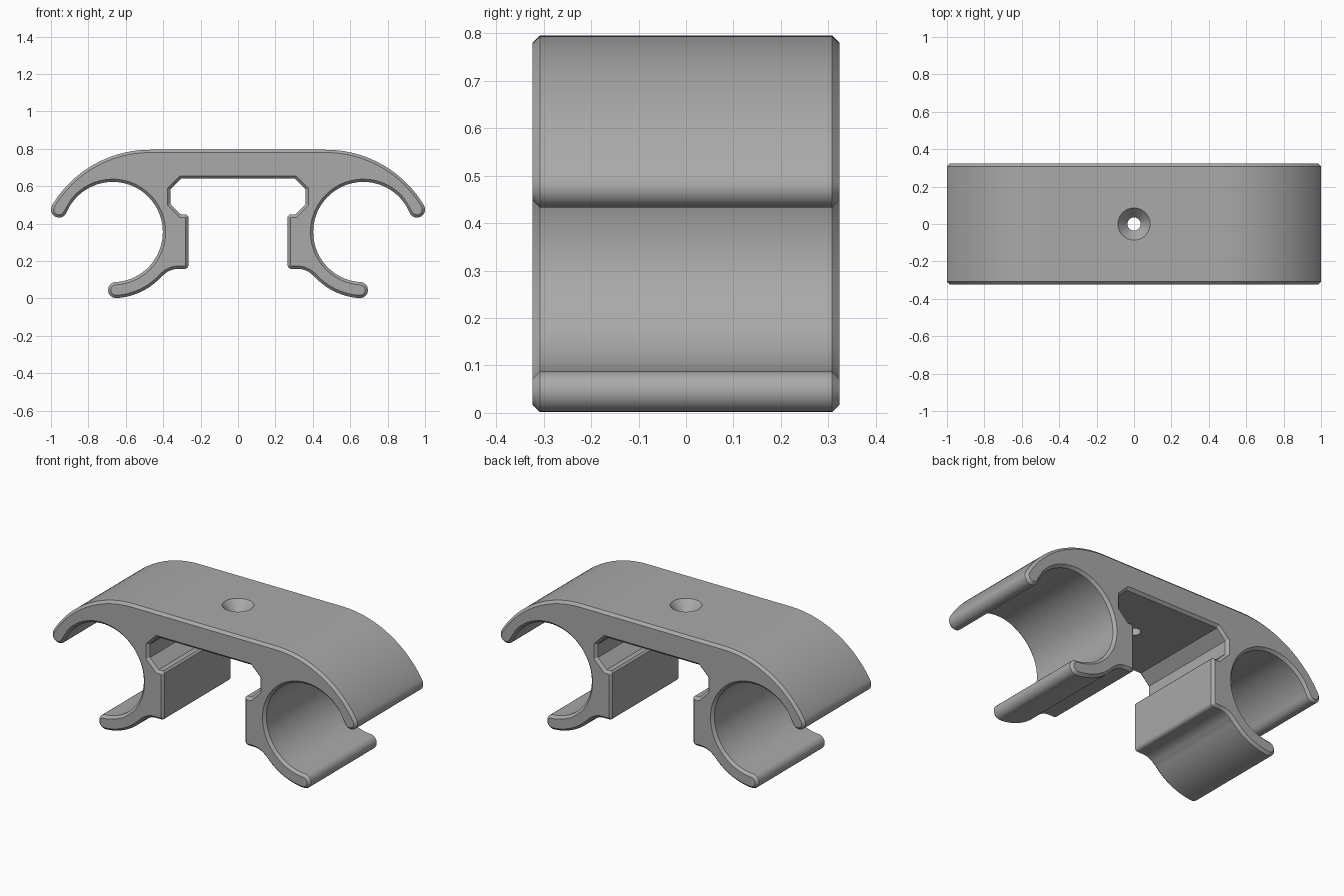
import bpy
import bmesh
from math import sin, cos, radians
from mathutils import Matrix

cube = bpy.data.objects.get("Cube")
if cube:
    bpy.data.objects.remove(cube, do_unlink=True)

HALF_DEPTH = 0.323
TOP = 0.795
CLAMP = (0.67, 0.355)

grey = bpy.data.materials.new("plastic_grey")
grey.use_nodes = True
colour = (0.4, 0.4, 0.4, 1)
grey.diffuse_color = colour
grey.node_tree.nodes["Principled BSDF"].inputs["Base Color"].default_value = colour


def arc(centre, radius, start, end, steps):
    """Points along an arc, angles in degrees."""
    angles = [radians(start + (end - start) * i / steps) for i in range(steps + 1)]
    return [(centre[0] + radius * cos(a), centre[1] + radius * sin(a)) for a in angles]


def make_object(name, bm):
    bmesh.ops.recalc_face_normals(bm, faces=bm.faces)
    mesh = bpy.data.meshes.new(name)
    bm.to_mesh(mesh)
    bm.free()
    mesh.materials.append(grey)
    obj = bpy.data.objects.new(name, mesh)
    bpy.context.collection.objects.link(obj)
    return obj


# Half outline: top shoulder, upper lip, round clamp, lower lip, leg, slot
half = arc((0.47, 0.184), 0.611, 90, 31, 24)
half += arc((0.957, 0.475), 0.043, 25, -157, 12)
half += arc(CLAMP, 0.268, 22.5, 266.7, 56)
half += arc((0.652, 0.045), 0.043, 80, -93, 12)
half += arc(CLAMP, 0.3535, 264, 221.2, 14)
half += arc((0.32, 0.048), 0.11, 45, 90, 8)
half += arc((0.285, 0.178), 0.02, 270, 180, 4)
half += [(0.265, 0.438), (0.275, 0.448), (0.305, 0.448), (0.362, 0.505),
         (0.362, 0.583), (0.305, 0.64)]
outline = half + [(-x, z) for x, z in reversed(half)]

# Clip body: extruded outline with chamfered rims at both ends
bm = bmesh.new()
front = bm.faces.new([bm.verts.new((x, -HALF_DEPTH, z)) for x, z in outline])
extruded = bmesh.ops.extrude_face_region(bm, geom=[front], use_keep_orig=True)
new_verts = [g for g in extruded["geom"] if isinstance(g, bmesh.types.BMVert)]
bmesh.ops.translate(bm, verts=new_verts, vec=(0, 2 * HALF_DEPTH, 0))
bmesh.ops.recalc_face_normals(bm, faces=bm.faces)
rims = [e for e in bm.edges if abs(e.verts[0].co.y - e.verts[1].co.y) < 1e-5]
bmesh.ops.bevel(bm, geom=rims, offset=0.015, offset_type='OFFSET', segments=1,
                profile=0.5, affect='EDGES', clamp_overlap=False)
body = make_object("clip_body", bm)

# Countersunk screw hole
bm = bmesh.new()
bmesh.ops.create_cone(bm, cap_ends=True, segments=48, radius1=0.035, radius2=0.035,
                      depth=0.4, matrix=Matrix.Translation((0, 0, TOP - 0.15)))
drill = make_object("hole_cutter", bm)
bm = bmesh.new()
bmesh.ops.create_cone(bm, cap_ends=True, segments=48, radius1=0.034, radius2=0.103,
                      depth=0.08, matrix=Matrix.Translation((0, 0, TOP - 0.02)))
sink = make_object("countersink_cutter", bm)

bpy.context.view_layer.objects.active = body
body.select_set(True)
for cutter in (drill, sink):
    cut = body.modifiers.new(cutter.name, 'BOOLEAN')
    cut.operation = 'DIFFERENCE'
    cut.solver = 'EXACT'
    cut.object = cutter
    bpy.ops.object.modifier_apply(modifier=cut.name)
    bpy.data.objects.remove(cutter, do_unlink=True)

bpy.ops.object.shade_smooth_by_angle(angle=radians(25))
